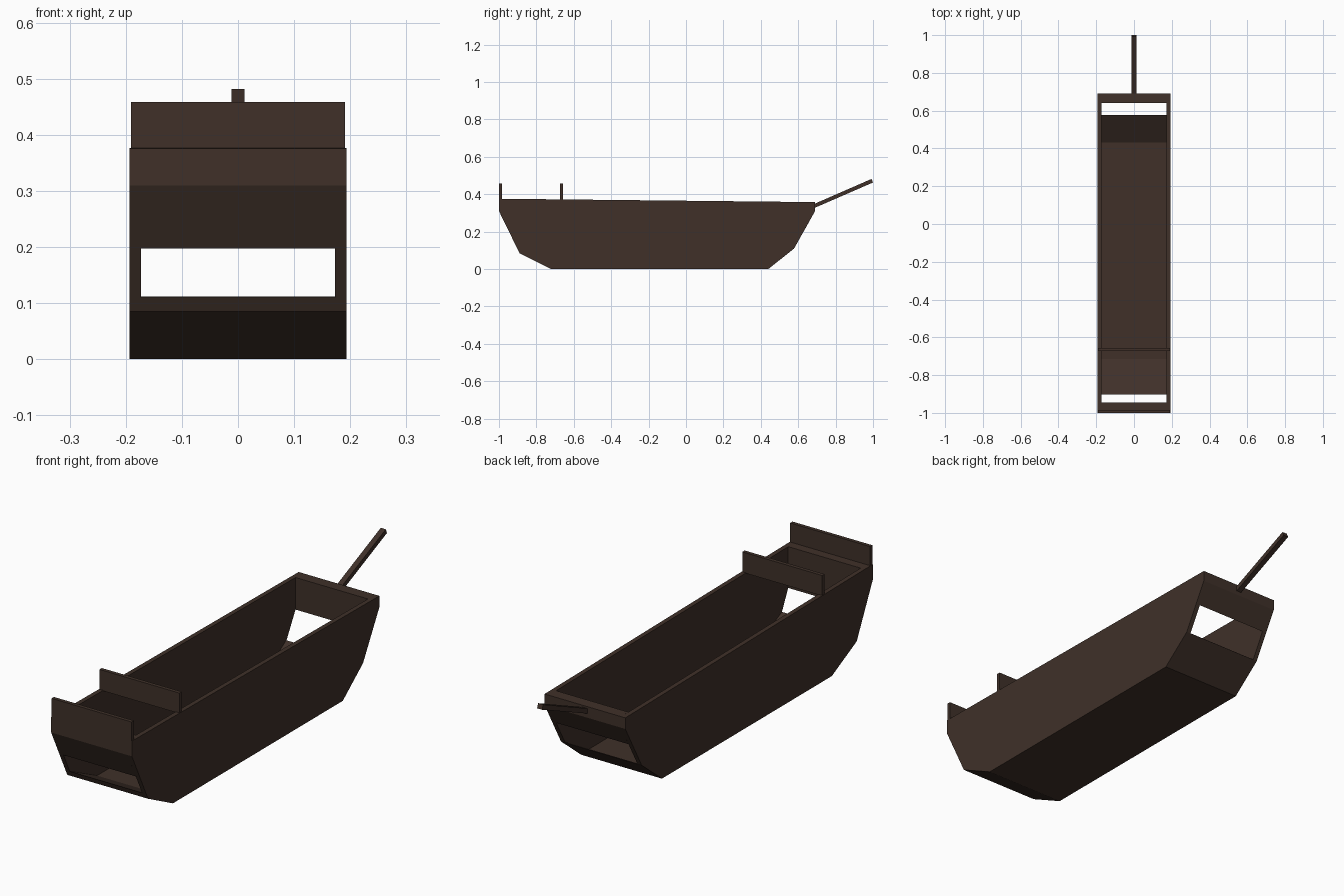
import bpy, bmesh

if "Cube" in bpy.data.objects:
    bpy.data.objects.remove(bpy.data.objects["Cube"])

wood = bpy.data.materials.new("dark_wood")
wood.diffuse_color = (0.05, 0.03, 0.022, 1)
wood.use_nodes = True
wood.node_tree.nodes["Principled BSDF"].inputs["Base Color"].default_value = wood.diffuse_color


def extrude(name, profile, x0, x1):
    """Extrude a closed (y, z) profile from x0 to x1."""
    bm = bmesh.new()
    face = bm.faces.new([bm.verts.new((x0, y, z)) for y, z in profile])
    new = bmesh.ops.extrude_face_region(bm, geom=[face])["geom"]
    bmesh.ops.translate(bm, vec=(x1 - x0, 0, 0),
                        verts=[v for v in new if isinstance(v, bmesh.types.BMVert)])
    bmesh.ops.recalc_face_normals(bm, faces=bm.faces)
    mesh = bpy.data.meshes.new(name)
    bm.to_mesh(mesh)
    bm.free()
    mesh.materials.append(wood)
    obj = bpy.data.objects.new(name, mesh)
    bpy.context.collection.objects.link(obj)
    return obj


HALF, INNER = 0.193, 0.173

# Side walls
side = [(-1, 0.376), (-1, 0.31), (-0.89, 0.085), (-0.72, 0),
        (0.44, 0), (0.578, 0.11), (0.69, 0.31), (0.69, 0.358)]
extrude("right_side", side, INNER, HALF)
extrude("left_side", side, -HALF, -INNER)

# Floor, turned up at both ends
floor = [(-0.89, 0.085), (-0.72, 0), (0.44, 0), (0.578, 0.11),
         (0.576, 0.112), (0.432, 0.02), (-0.715, 0.02), (-0.902, 0.11)]
extrude("floor", floor, -INNER, INNER)

# Solid end blocks above the openings
extrude("front_block", [(-1, 0.376), (-1, 0.31), (-0.945, 0.197), (-0.945, 0.3754)],
        -INNER, INNER)
extrude("back_block", [(0.69, 0.358), (0.69, 0.31), (0.64, 0.22), (0.64, 0.3586)],
        -INNER, INNER)

# Upright boards across the front
for name, y, z in (("front_board", -1.0, 0.374), ("cross_board", -0.673, 0.37)):
    extrude(name, [(y, z), (y + 0.016, z), (y + 0.016, 0.458), (y, 0.458)],
            -0.191, 0.191)

# Slanted pole at the back
extrude("pole", [(0.685, 0.326), (1.0, 0.463), (0.992, 0.482), (0.685, 0.348)],
        -0.012, 0.012)
